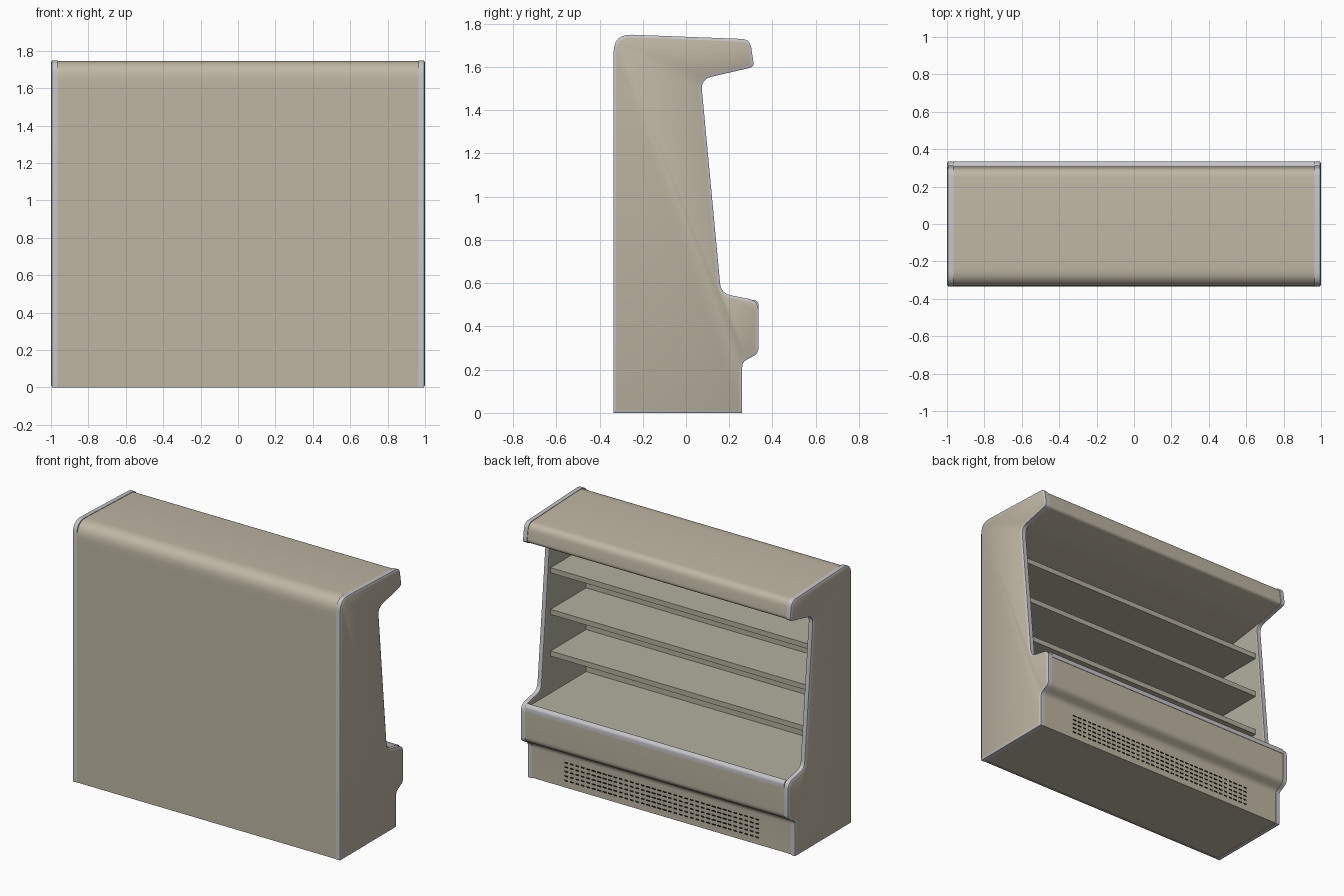
import bpy, bmesh
from mathutils import Vector

if "Cube" in bpy.data.objects:
    bpy.data.objects.remove(bpy.data.objects["Cube"])


def mat(name, rgb):
    m = bpy.data.materials.new(name)
    m.diffuse_color = (*rgb, 1)
    m.use_nodes = True
    m.node_tree.nodes["Principled BSDF"].inputs["Base Color"].default_value = m.diffuse_color
    return m


BEIGE = mat("warm beige", (0.52, 0.47, 0.37))
INNER = mat("interior grey beige", (0.45, 0.435, 0.345))
TRIM = mat("light grey trim", (0.56, 0.56, 0.58))
BLACK = mat("vent black", (0.01, 0.01, 0.01))


def fillet(corners, steps=6):
    """Round (y, z, setback) corners into a list of (y, z) points."""
    out, n = [], len(corners)
    for i, (y, z, d) in enumerate(corners):
        p = Vector((y, z))
        if d == 0:
            out.append(p)
            continue
        a = p + (Vector(corners[i - 1][:2]) - p).normalized() * d
        b = p + (Vector(corners[(i + 1) % n][:2]) - p).normalized() * d
        for k in range(steps + 1):
            t = k / steps
            out.append(a * (1 - t) ** 2 + p * 2 * t * (1 - t) + b * t * t)
    return out


def finish(bm, name, mats):
    bmesh.ops.recalc_face_normals(bm, faces=bm.faces[:])
    me = bpy.data.meshes.new(name)
    bm.to_mesh(me)
    bm.free()
    for m in mats:
        me.materials.append(m)
    ob = bpy.data.objects.new(name, me)
    bpy.context.collection.objects.link(ob)
    bpy.ops.object.select_all(action='DESELECT')
    ob.select_set(True)
    bpy.context.view_layer.objects.active = ob
    bpy.ops.object.shade_smooth_by_angle(angle=0.6)
    return ob


def prism(corners, x0, x1):
    """Extrude a y-z profile from x0 to x1."""
    bm = bmesh.new()
    pts = fillet(corners)
    a = [bm.verts.new((x0, p.x, p.y)) for p in pts]
    b = [bm.verts.new((x1, p.x, p.y)) for p in pts]
    n = len(pts)
    for i in range(n):
        j = (i + 1) % n
        bm.faces.new((a[i], a[j], b[j], b[i]))
    bm.faces.new(a[::-1])
    bm.faces.new(b)
    bmesh.ops.recalc_face_normals(bm, faces=bm.faces[:])
    return bm


W = 0.965  # half width between the end panels

# End panels: grey edge trim around beige faces
side = [(-.335, 0, 0), (-.335, 1.752, .085), (.296, 1.728, .04), (.315, 1.6, .022),
        (.069, 1.543, .05), (.162, .553, .045), (.335, .518, .045),
        (.335, .275, .025), (.26, .235, .025), (.26, 0, 0)]
for s, name in ((-1, "left_end_panel"), (1, "right_end_panel")):
    bm = prism(side, *sorted((s * W, s * .994)))
    caps = [f for f in bm.faces if len(f.verts) > 8]
    for f in bm.faces:
        f.material_index = 0
    for cap in caps:
        outer = cap.calc_center_median().x * s > .98
        bmesh.ops.inset_region(bm, faces=[cap], thickness=.012,
                               depth=.006 if outer else 0, use_even_offset=True)
        cap.material_index = 1 if outer else 2
    finish(bm, name, [TRIM, BEIGE, INNER])

# Roof canopy with overhanging lip; underside in interior colour
roof = [(-.333, 1.61, 0), (-.333, 1.749, .10), (.293, 1.725, .045), (.311, 1.602, .025),
        (.09, 1.55, .04), (-.315, 1.49, 0), (-.333, 1.49, 0)]
finish(prism(roof, -W, W), "roof_canopy", [BEIGE])

# Back panel and its inner liner
finish(prism([(-.333, 0, 0), (-.333, 1.61, 0), (-.322, 1.61, 0), (-.322, 0, 0)], -W, W),
       "back_panel", [BEIGE])
finish(prism([(-.322, .48, 0), (-.322, 1.5, 0), (-.317, 1.5, 0), (-.317, .48, 0)], -W, W),
       "inner_back_liner", [INNER])

# Base with stepped front
base = [(-.33, .003, 0), (-.33, .485, 0), (.332, .485, 0), (.332, .277, .03),
        (.257, .237, .03), (.257, .003, 0)]
finish(prism(base, -W, W), "base_cabinet", [BEIGE])

# Lowest display deck
finish(prism([(-.32, .48, 0), (-.32, .497, 0), (.31, .497, 0), (.31, .48, 0)], -W, W),
       "display_deck", [INNER])

# Grey bumper along the front lip
finish(prism([(.303, .48, 0), (.303, .523, .008), (.335, .518, .02), (.335, .48, 0)], -W, W),
       "front_bumper", [TRIM])

# Three shelves
for i, z in enumerate((.78, 1.06, 1.34)):
    finish(prism([(-.32, z - .035, 0), (-.32, z, 0), (.06, z, 0), (.06, z - .035, 0)], -W, W),
           "shelf_%d" % (i + 1), [INNER])

# Vent grille: rows of thin dark slots on the lower front
bm = bmesh.new()
for row in range(5):
    z = .05 + row * .03
    for col in range(36):
        x = -.71 + col * 1.42 / 35
        g = bmesh.ops.create_cube(bm, size=1)["verts"]
        for v in g:
            v.co = Vector((x + v.co.x * .026, .257 + v.co.y * .004, z + v.co.z * .009))
finish(bm, "vent_slots", [BLACK])
